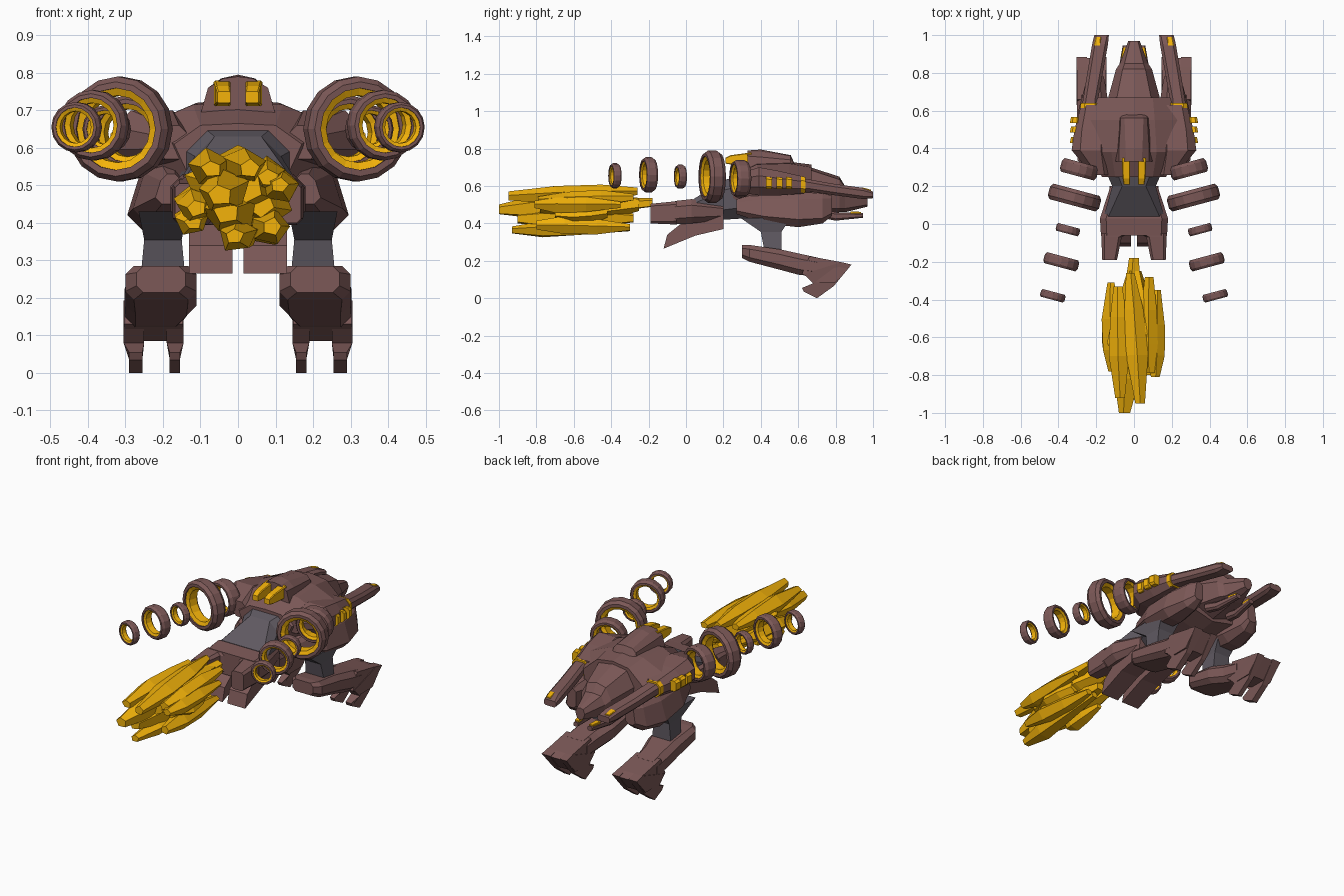
import bpy, math, random
from mathutils import Vector

if "Cube" in bpy.data.objects:
    bpy.data.objects.remove(bpy.data.objects["Cube"])

random.seed(4)


def material(name, rgb):
    m = bpy.data.materials.new(name)
    m.diffuse_color = (*rgb, 1)
    m.use_nodes = True
    m.node_tree.nodes["Principled BSDF"].inputs["Base Color"].default_value = m.diffuse_color
    return m


BROWN = material("brown_armour", (0.20, 0.098, 0.095))
GOLD = material("gold", (0.90, 0.45, 0.003))
DARK = material("dark_joint", (0.115, 0.10, 0.12))


def make(name, verts, faces, mat, mirror=False):
    me = bpy.data.meshes.new(name)
    me.from_pydata(verts, [], faces)
    me.materials.append(mat)
    ob = bpy.data.objects.new(name, me)
    bpy.context.collection.objects.link(ob)
    bpy.context.view_layer.objects.active = ob
    ob.select_set(True)
    bpy.ops.object.mode_set(mode='EDIT')
    bpy.ops.mesh.select_all(action='SELECT')
    bpy.ops.mesh.normals_make_consistent(inside=False)
    bpy.ops.object.mode_set(mode='OBJECT')
    ob.select_set(False)
    if mirror:
        mod = ob.modifiers.new("mirror", 'MIRROR')
        mod.use_mirror_merge = False
    return ob


def skin(name, rings, mat, mirror=False, closed=False):
    """Join equal-length rings of points; cap the ends unless closed."""
    n, k = len(rings[0]), len(rings)
    verts = [p for r in rings for p in r]
    faces = []
    for i in range(k if closed else k - 1):
        j = (i + 1) % k
        for a in range(n):
            b = (a + 1) % n
            faces.append((i * n + a, i * n + b, j * n + b, j * n + a))
    if not closed:
        faces += [tuple(range(n)), tuple(range((k - 1) * n, k * n))]
    return make(name, verts, faces, mat, mirror)


def loft(name, secs, mat, mirror=False, c=0.25, lean=0):
    """Chamfered box sections (y, x0, x1, z0, z1) along y; lean pulls the top outer edge in."""
    rings = []
    for y, x0, x1, z0, z1 in secs:
        d = c * min(x1 - x0, z1 - z0)
        t = lean * (x1 - x0)
        rings.append([(x0 + d, y, z0), (x1 - d, y, z0), (x1, y, z0 + d), (x1 - t, y, z1 - d),
                      (x1 - d - t, y, z1), (x0 + d, y, z1), (x0, y, z1 - d), (x0, y, z0 + d)])
    return skin(name, rings, mat, mirror)


def shell(name, secs, mat):
    """Symmetric sections: y, top z, three side points, bottom z."""
    rings = []
    for y, zt, side, zb in secs:
        rings.append([(0, y, zt)] + [(x, y, z) for x, z in side] + [(0, y, zb)]
                     + [(-x, y, z) for x, z in reversed(side)])
    return skin(name, rings, mat)


def prism(name, yz, x0, x1, mat):
    """Side outline pushed out in x, mirrored to both sides."""
    return skin(name, [[(x, y, z) for y, z in yz] for x in (x0, x1)], mat, True)


def hoop(name, cx, cy, cz, profile, mat, segs=16, tilt=math.radians(15)):
    """Revolve an (axial, radius) profile into a tilted ring."""
    rings = []
    for s in range(segs):
        t = 2 * math.pi * s / segs
        pts = []
        for a, r in profile:
            x, z = r * math.cos(t), r * math.sin(t)
            pts.append((cx + x * math.cos(tilt) - a * math.sin(tilt),
                        cy + x * math.sin(tilt) + a * math.cos(tilt), cz + z))
        rings.append(pts)
    return skin(name, rings, mat, True, closed=True)


# Trailing rings: brown tyre with gold liner
for i, (x, y, z, R, w) in enumerate([(0.29, 0.29, 0.64, 0.10, 0.075), (0.315, 0.14, 0.65, 0.14, 0.085),
                                     (0.35, -0.03, 0.65, 0.064, 0.042), (0.385, -0.20, 0.66, 0.094, 0.06),
                                     (0.43, -0.38, 0.655, 0.067, 0.042)]):
    h = w / 2
    hoop(f"ring_{i}", x, y, z, [(-h, .78 * R), (-h, .9 * R), (-.55 * h, R), (.55 * h, R),
                                (h, .9 * R), (h, .78 * R)], BROWN)
    hoop(f"ring_liner_{i}", x, y, z, [(-.85 * h, .80 * R), (-.6 * h, .64 * R), (.6 * h, .64 * R),
                                      (.85 * h, .80 * R)], GOLD)

# Gold shard plume: (rear point, front point, radius)
shards = [((-.05, -1, .475), (0, -.18, .51), .07), ((.03, -.95, .545), (-.02, -.26, .57), .058),
          ((-.01, -.93, .365), (.03, -.30, .375), .052), ((.11, -.81, .50), (.12, -.35, .50), .05),
          ((-.11, -.78, .44), (-.12, -.31, .48), .055), ((.09, -.80, .39), (.07, -.30, .38), .055),
          ((-.07, -.92, .545), (-.085, -.33, .555), .055), ((.08, -.79, .52), (.08, -.28, .54), .055),
          ((-.12, -.70, .40), (-.13, -.45, .43), .045), ((-.03, -.90, .43), (0, -.28, .43), .075),
          ((.02, -.78, .49), (0, -.25, .50), .10), ((.06, -.70, .45), (.07, -.42, .46), .08),
          ((-.05, -.72, .50), (-.06, -.40, .50), .085)]
for i, (p, q, r) in enumerate(shards):
    p, q = Vector(p), Vector(q)
    turn, mid = random.random() * 2, random.uniform(.2, .4)
    rings = []
    for f, s in ((0, .5), (mid, 1.05), (mid + .35, .92), (1, .42)):
        o = p.lerp(q, f)
        rings.append([])
        for a in range(5):
            t = turn + a * 2 * math.pi / 5
            k = r * s * random.uniform(.85, 1.1)
            rings[-1].append((o.x + k * math.cos(t), o.y, o.z + .85 * k * math.sin(t)))
    skin(f"shard_{i}", rings, GOLD)

# Torso, nose and dorsal hump
shell("torso", [(.25, .665, [(.10, .66), (.17, .61), (.12, .50)], .46),
                (.38, .725, [(.12, .715), (.25, .66), (.20, .47)], .40),
                (.55, .73, [(.11, .72), (.25, .66), (.20, .46)], .40),
                (.67, .715, [(.10, .70), (.19, .62), (.17, .46)], .42)], BROWN)
shell("nose", [(.62, .715, [(.10, .70), (.15, .61), (.13, .48)], .43),
               (.82, .65, [(.06, .635), (.095, .57), (.08, .48)], .46),
               (.85, .60, [(.05, .595), (.075, .55), (.06, .48)], .46),
               (.97, .56, [(.02, .555), (.03, .53), (.02, .50)], .49)], BROWN)
shell("dorsal_hump", [(.33, .79, [(.04, .785), (.08, .76), (.10, .69)], .66),
                      (.40, .795, [(.045, .785), (.08, .755), (.09, .69)], .66),
                      (.56, .765, [(.05, .76), (.07, .74), (.085, .69)], .66),
                      (.58, .72, [(.04, .72), (.06, .71), (.075, .69)], .66)], BROWN)
loft("dorsal_exhaust", [(.21, .02, .055, .72, .75), (.24, .02, .06, .715, .765),
                        (.35, .02, .065, .71, .78)], GOLD, True, .1)
loft("chin_gun", [(.72, .05, .10, .43, .48), (.80, .045, .085, .415, .46),
                  (.945, .03, .06, .43, .455)], BROWN, True)
loft("chin_gun_tip", [(.88, .038, .068, .445, .465), (.935, .033, .058, .445, .462)], GOLD, True, .1)

# Waist, pinched in the middle
loft("waist", [(.04, -.16, .16, .43, .53), (.2, -.115, .115, .42, .63),
               (.36, -.185, .185, .43, .68)], DARK)

# Tail block, rear prongs and hanging flaps
loft("tail", [(.2, -.125, .125, .42, .50), (.03, -.18, .18, .40, .53),
              (-.06, -.175, .175, .395, .52)], BROWN)
loft("tail_prong", [(-.05, .03, .174, .396, .518), (-.07, .065, .173, .395, .517),
                    (-.19, .09, .168, .40, .505)], BROWN, True, .15)
prism("tail_flap", [(.2, .44), (0, .42), (-.10, .34), (-.12, .265), (.05, .335), (.2, .37)],
      .015, .13, BROWN)

# Shoulder pods with vents
loft("shoulder_pod", [(.26, .13, .22, .57, .66), (.39, .13, .33, .55, .70),
                      (.50, .13, .315, .55, .68), (.63, .13, .28, .56, .65)], BROWN, True, .3)
for i, y in enumerate((.445, .50, .55)):
    loft(f"vent_{i}", [(y - .016, .29, .34, .585, .65), (y + .016, .29, .333, .585, .645)],
         GOLD, True)

# Side cannons with gold band and tip
loft("cannon", [(.57, .19, .285, .575, .65), (.66, .19, .27, .57, .635), (.80, .165, .247, .55, .61),
                (.95, .138, .222, .53, .59), (1.0, .133, .21, .535, .57)], BROWN, True)
loft("cannon_band", [(.615, .185, .285, .565, .652), (.64, .184, .281, .563, .648)], GOLD, True)
loft("cannon_tip", [(.945, .178, .212, .56, .592), (.99, .175, .203, .55, .58)], GOLD, True, .1)

# Legs: hip armour, joint, shin, foot and claws
loft("hip_armour", [(.27, .15, .22, .45, .53), (.42, .13, .28, .40, .57), (.60, .13, .295, .38, .57),
                    (.73, .15, .26, .40, .56), (.78, .16, .22, .44, .55)], BROWN, True, .25, .2)
leg_joint = [(.29, .43, .135, .265, .56), (.40, .355, .15, .25, .51), (.42, .25, .14, .26, .51)]
skin("leg_joint", [[(x0, y0, z), (x1, y0, z), (x1, y1, z), (x0, y1, z)]
                   for y0, z, x0, x1, y1 in leg_joint], DARK, True)
loft("shin", [(.30, .14, .27, .215, .285), (.34, .11, .30, .195, .285), (.50, .11, .30, .153, .262),
              (.60, .135, .302, .126, .24), (.70, .145, .303, .115, .218)], BROWN, True)
prism("foot", [(.62, .13), (.70, .085), (.80, .085), (.88, .175), (.83, .193), (.66, .225)],
      .148, .302, BROWN)
claw = [(.63, .13), (.68, .08), (.62, .055), (.63, .035), (.70, 0), (.79, .065), (.885, .18), (.83, .193)]
for name, a, b, c, d in (("inner_claw", .145, .19, .155, .182), ("outer_claw", .25, .305, .255, .29)):
    # claws narrow towards the ground
    skin(name, [[(x0 if z > .07 else x1, y, z) for y, z in claw] for x0, x1 in ((a, c), (b, d))],
         BROWN, True)
